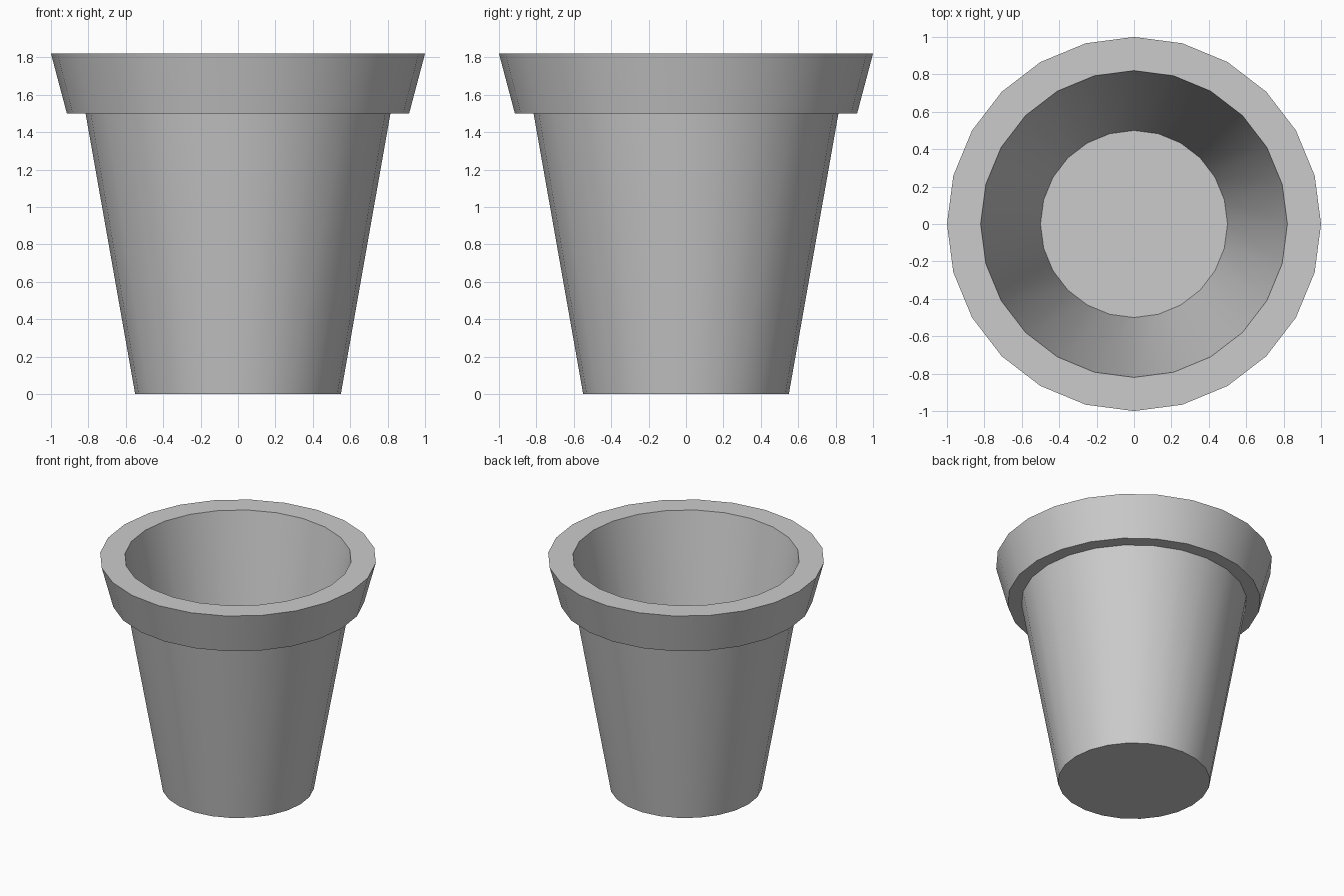
import bpy
import bmesh
import math

SIDES = 24

cube = bpy.data.objects.get("Cube")
if cube:
    bpy.data.objects.remove(cube, do_unlink=True)

# Plain grey clay
clay = bpy.data.materials.new("grey clay")
clay.use_nodes = True
color = (0.6, 0.6, 0.6, 1.0)
clay.diffuse_color = color
bsdf = next(n for n in clay.node_tree.nodes if n.type == "BSDF_PRINCIPLED")
bsdf.inputs["Base Color"].default_value = color
bsdf.inputs["Roughness"].default_value = 0.8


def lathe(name, profile):
    """Turn (radius, height) points around z, capping both ends."""
    bm = bmesh.new()
    rings = []
    for radius, height in profile:
        ring = []
        for i in range(SIDES):
            a = math.tau * i / SIDES
            ring.append(bm.verts.new((radius * math.cos(a), radius * math.sin(a), height)))
        rings.append(ring)
    for low, high in zip(rings, rings[1:]):
        for i in range(SIDES):
            j = (i + 1) % SIDES
            bm.faces.new((low[i], low[j], high[j], high[i]))
    bm.faces.new(list(reversed(rings[0])))
    bm.faces.new(rings[-1])
    bmesh.ops.recalc_face_normals(bm, faces=bm.faces)
    mesh = bpy.data.meshes.new(name)
    bm.to_mesh(mesh)
    bm.free()
    mesh.materials.append(clay)
    obj = bpy.data.objects.new(name, mesh)
    bpy.context.collection.objects.link(obj)
    return obj


# Pot: base, tapered wall, overhanging rim, lip, inner wall, inner floor
pot = lathe("flower_pot", [
    (0.55, 0.0),
    (0.815, 1.5),
    (0.915, 1.5),
    (1.0, 1.82),
    (0.82, 1.82),
    (0.5, 0.02),
])

bpy.ops.object.select_all(action="DESELECT")
pot.select_set(True)
bpy.context.view_layer.objects.active = pot
bpy.ops.object.shade_smooth_by_angle(angle=math.radians(30))
